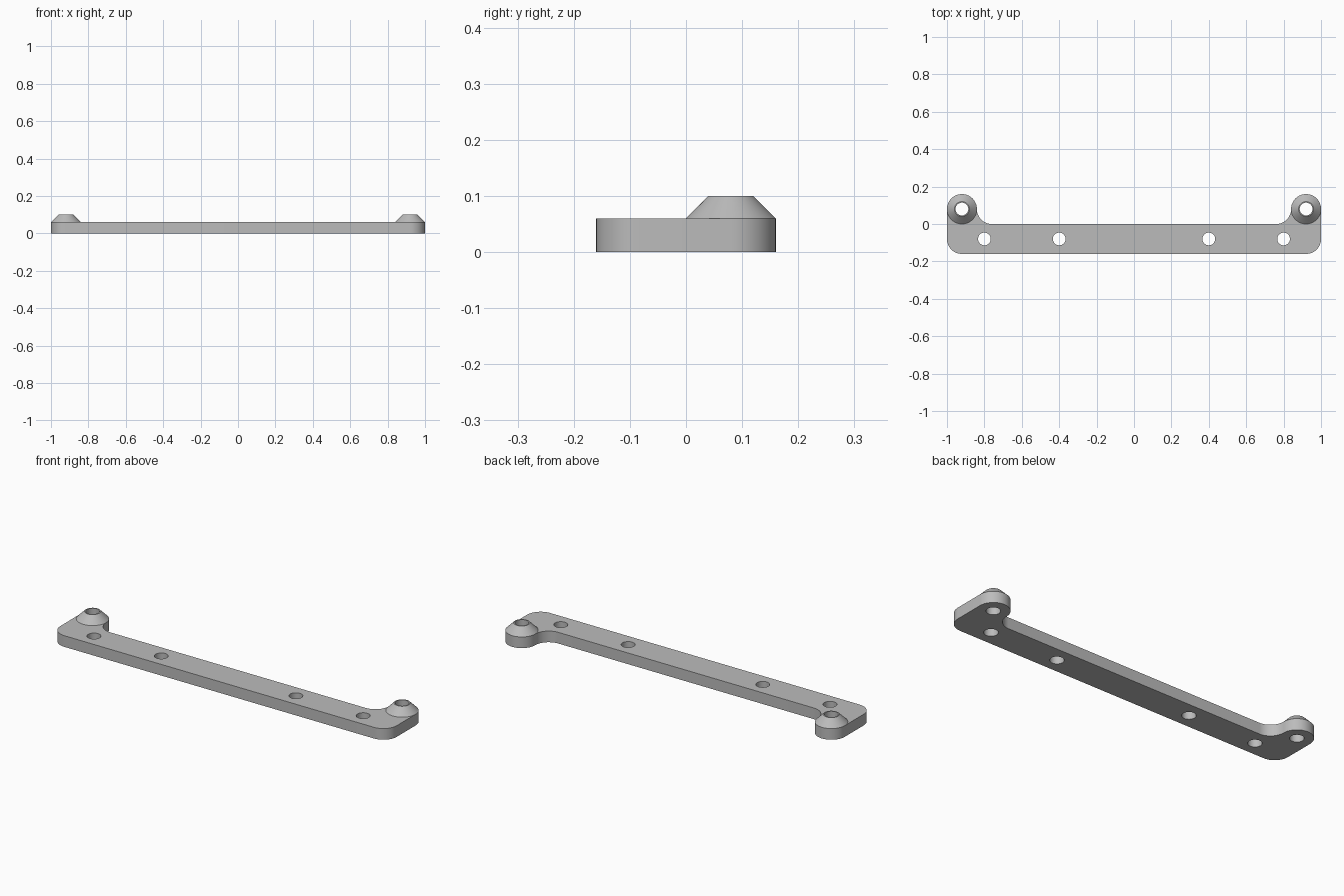
import bpy, bmesh
from math import sin, cos, pi, radians
from mathutils import Matrix

cube = bpy.data.objects.get("Cube")
if cube:
    bpy.data.objects.remove(cube)

THICK, TOP = 0.06, 0.10        # plate thickness, boss height
R, HOLE = 0.08, 0.034          # corner / boss radius, hole radius
BOSS_X, BOSS_Y = 0.92, 0.08
SEG = 64

grey = bpy.data.materials.new("light_grey")
grey.use_nodes = True
grey.diffuse_color = (0.5, 0.5, 0.5, 1)
grey.node_tree.nodes["Principled BSDF"].inputs["Base Color"].default_value = (0.5, 0.5, 0.5, 1)


def arc(cx, cy, r, start, end, steps):
    angles = [radians(start + (end - start) * i / steps) for i in range(steps + 1)]
    return [(cx + r * cos(a), cy + r * sin(a)) for a in angles]


def circle(cx, cy, r):
    return arc(cx, cy, r, 0, 360, SEG)[:-1]


def add_object(name, mesh):
    obj = bpy.data.objects.new(name, mesh)
    bpy.context.collection.objects.link(obj)
    mesh.materials.clear()
    mesh.materials.append(grey)
    bpy.ops.object.select_all(action='DESELECT')
    obj.select_set(True)
    bpy.context.view_layer.objects.active = obj
    bpy.ops.object.shade_smooth_by_angle(angle=radians(30))
    return obj


# Plate outline: right half (rounded front corner, ear, inner fillet), mirrored
half = arc(BOSS_X, -R, R, -90, 0, 16)
half += arc(BOSS_X, BOSS_Y, R, 0, 180, 32)
half += arc(BOSS_X - 2 * R, BOSS_Y, R, 0, -90, 16)[1:]
outline = half + [(-x, y) for x, y in reversed(half)]

# Bolt holes along the bar and through the ears
loops = [outline]
for side in (-1, 1):
    for x, y in ((0.4, -R), (0.8, -R), (BOSS_X, BOSS_Y)):
        loops.append(circle(side * x, y, HOLE))

# Filled, extruded profile turned into a mesh
curve = bpy.data.curves.new("plate_profile", 'CURVE')
curve.dimensions = '2D'
curve.fill_mode = 'BOTH'
curve.extrude = THICK / 2
for loop in loops:
    spline = curve.splines.new('POLY')
    spline.points.add(len(loop) - 1)
    for point, (x, y) in zip(spline.points, loop):
        point.co = (x, y, 0, 1)
    spline.use_cyclic_u = True
profile = bpy.data.objects.new("plate_profile", curve)
bpy.context.collection.objects.link(profile)
bpy.context.view_layer.update()
depsgraph = bpy.context.evaluated_depsgraph_get()
plate = bpy.data.meshes.new_from_object(profile.evaluated_get(depsgraph))
bpy.data.objects.remove(profile)

bm = bmesh.new()
bm.from_mesh(plate)
bmesh.ops.remove_doubles(bm, verts=bm.verts, dist=0.0001)
bmesh.ops.translate(bm, verts=bm.verts, vec=(0, 0, THICK / 2))
bmesh.ops.recalc_face_normals(bm, faces=bm.faces)
bm.to_mesh(plate)
bm.free()
add_object("mounting_plate", plate)


# Conical bosses with a through hole, lathed from a short section
def boss(name, x):
    bm = bmesh.new()
    section = ((R, THICK), (R / 2, TOP), (HOLE, TOP), (HOLE, THICK))
    rings = [[bm.verts.new((px, py, z)) for px, py in circle(0, 0, r)] for r, z in section]
    for low, high in zip(rings, rings[1:]):
        for i in range(SEG):
            j = (i + 1) % SEG
            bm.faces.new((low[i], low[j], high[j], high[i]))
    bmesh.ops.transform(bm, matrix=Matrix.Translation((x, BOSS_Y, 0)), verts=bm.verts)
    mesh = bpy.data.meshes.new(name)
    bm.to_mesh(mesh)
    bm.free()
    add_object(name, mesh)


boss("left_boss", BOSS_X)
boss("right_boss", -BOSS_X)
